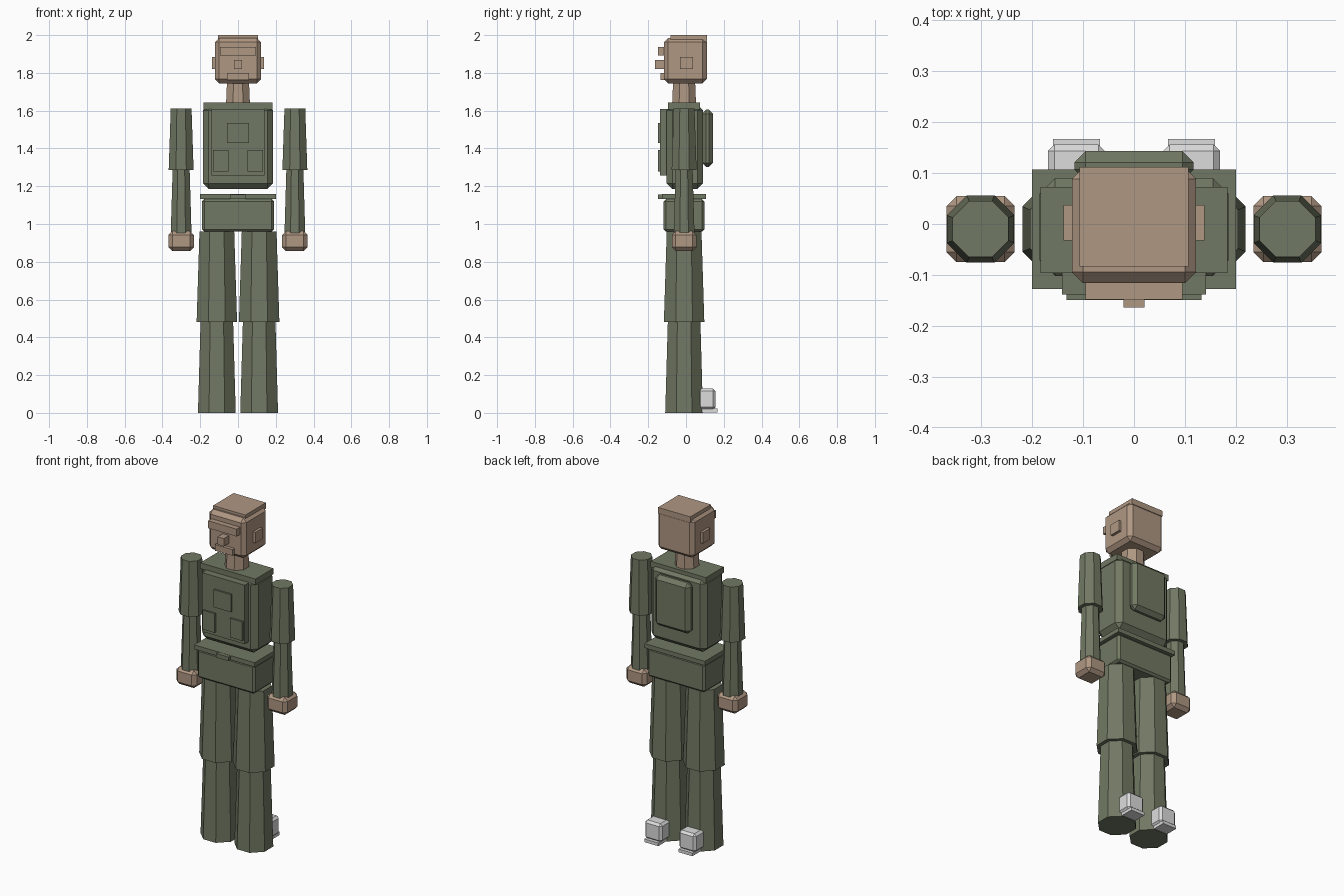
import bpy, math

if "Cube" in bpy.data.objects:
    bpy.data.objects.remove(bpy.data.objects["Cube"])


def material(name, color):
    m = bpy.data.materials.new(name)
    m.diffuse_color = (*color, 1)
    m.use_nodes = True
    m.node_tree.nodes["Principled BSDF"].inputs["Base Color"].default_value = m.diffuse_color
    return m


GREEN = material("olive cloth", (0.165, 0.19, 0.125))
SKIN = material("tan skin", (0.43, 0.31, 0.225))
GREY = material("light grey", (0.72, 0.72, 0.72))


def box(name, x, y, z, mat, bevel=0.0):
    """Block from (min, max) ranges, with an optional chamfer."""
    bpy.ops.mesh.primitive_cube_add(size=1)
    o = bpy.context.object
    o.name = name
    for v in o.data.vertices:
        for i, (lo, hi) in enumerate((x, y, z)):
            v.co[i] = hi if v.co[i] > 0 else lo
    o.data.materials.append(mat)
    if bevel:
        b = o.modifiers.new("chamfer", 'BEVEL')
        b.width = bevel
        b.segments = 1
    return o


def octagon(name, x, y, z, half_bottom, half_top, mat):
    """Tapered eight-sided column with a flat side facing front."""
    k = 1 / math.cos(math.pi / 8)
    bpy.ops.mesh.primitive_cone_add(
        vertices=8, radius1=half_bottom * k, radius2=half_top * k,
        depth=z[1] - z[0], location=(x, y, sum(z) / 2),
        rotation=(0, 0, math.pi / 8))
    o = bpy.context.object
    o.name = name
    o.data.materials.append(mat)
    return o


def around(c, half):
    return (c - half, c + half)


# Head and face
box("head", (-.122, .122), (-.116, .11), (1.745, 1.985), SKIN, .022)
box("head_cap", (-.107, .107), (-.083, .112), (1.965, 2.0), SKIN)
box("brow", (-.095, .095), (-.148, -.10), (1.893, 1.937), SKIN)
box("nose", (-.021, .021), (-.164, -.10), (1.82, 1.867), SKIN)
box("mouth", (-.058, .058), (-.136, -.10), (1.763, 1.80), SKIN)
octagon("neck", 0, -.01, (1.64, 1.76), .063, .058, SKIN)

# Torso with yoke, vest panel, pouches and backpack
box("torso", (-.185, .185), (-.102, .09), (1.185, 1.632), GREEN, .03)
box("shoulder_yoke", (-.183, .183), (-.096, .073), (1.607, 1.642), GREEN)
box("vest_panel", (-.141, .141), (-.138, -.09), (1.257, 1.61), GREEN)
box("chest_pouch", (-.057, .057), (-.149, -.13), (1.43, 1.535), GREEN)
box("backpack", (-.117, .117), (.085, .143), (1.302, 1.605), GREEN, .022)

# Hips
box("belt", (-.2, .2), (-.128, .107), (1.132, 1.158), GREEN)
box("buckle", (-.04, .04), (-.149, -.12), (1.133, 1.157), GREEN)
box("pelvis", (-.19, .19), (-.118, .097), (.96, 1.132), GREEN, .012)

# Paired parts
for side, s in (("left", 1), ("right", -1)):
    box(side + "_ear", around(s * .125, .013), (-.032, .037),
        (1.82, 1.885), SKIN)
    box(side + "_belly_pouch", around(s * .091, .041), (-.149, -.13),
        (1.278, 1.392), GREEN)
    octagon(side + "_upper_arm", s * .301, -.01, (1.285, 1.612),
            .066, .055, GREEN)
    octagon(side + "_forearm", s * .301, -.01, (.95, 1.29),
            .055, .045, GREEN)
    box(side + "_hand", around(s * .301, .067), (-.075, .055),
        (.857, .962), SKIN, .02)
    octagon(side + "_thigh", s * .112, -.01, (.482, .96),
            .107, .092, GREEN)
    octagon(side + "_shin", s * .112, -.01, (0, .49),
            .1, .086, GREEN)
    box(side + "_shoe", around(s * .113, .056), (.065, .156),
        (.018, .128), GREY, .013)
    box(side + "_sole", around(s * .113, .046), (.06, .167),
        (.003, .022), GREY)
